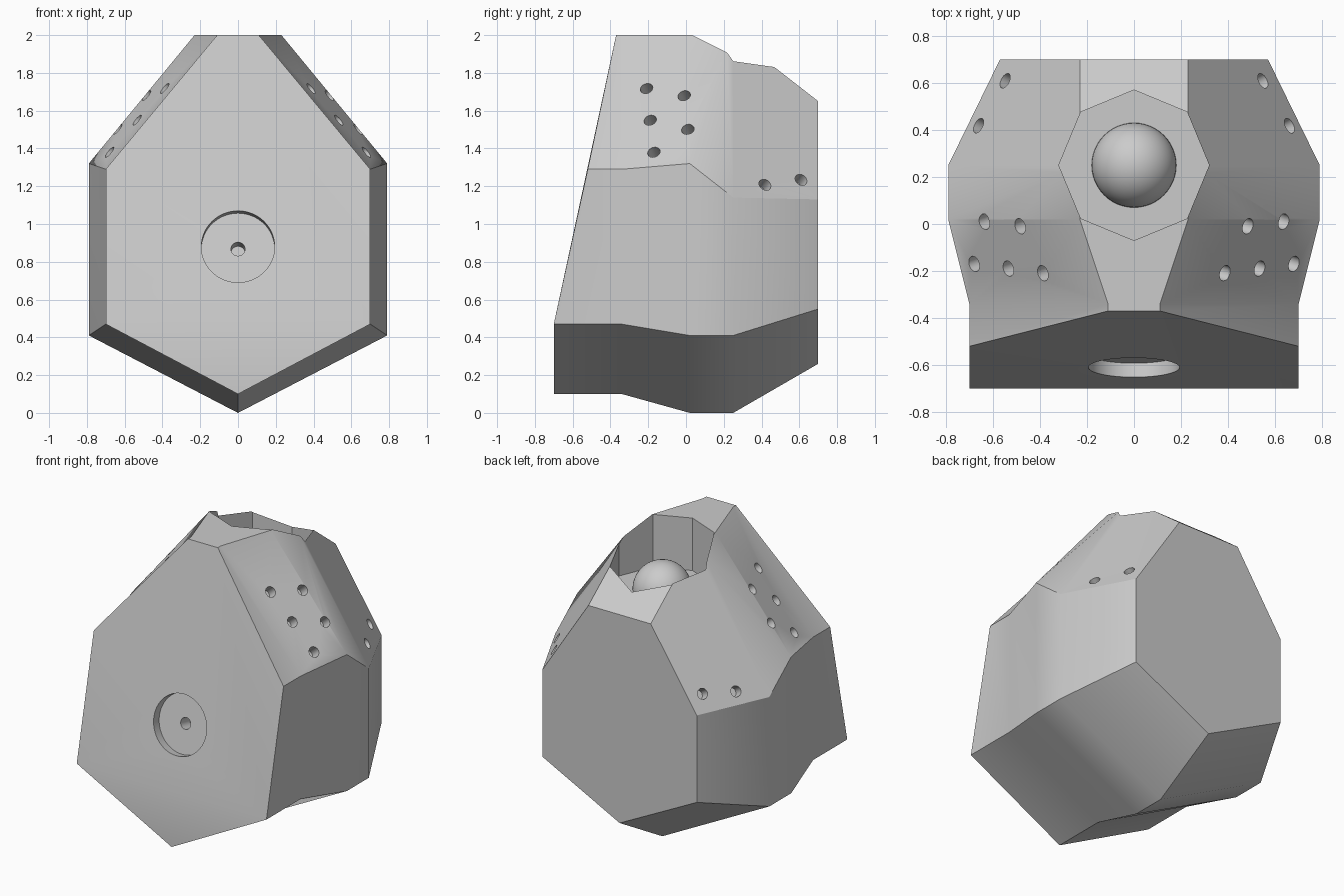
import bpy, bmesh, math
from mathutils import Vector

cube = bpy.data.objects.get("Cube")
if cube:
    bpy.data.objects.remove(cube, do_unlink=True)

grey = bpy.data.materials.new("light grey")
grey.use_nodes = True
COLOUR = (0.6, 0.6, 0.6, 1)
grey.diffuse_color = COLOUR
grey.node_tree.nodes["Principled BSDF"].inputs["Base Color"].default_value = COLOUR


def make_object(name, bm):
    mesh = bpy.data.meshes.new(name)
    bm.to_mesh(mesh)
    bm.free()
    obj = bpy.data.objects.new(name, mesh)
    mesh.materials.append(grey)
    bpy.context.collection.objects.link(obj)
    return obj


def activate(obj):
    bpy.ops.object.select_all(action='DESELECT')
    obj.select_set(True)
    bpy.context.view_layer.objects.active = obj


# Half profiles from front to back: ridge, shoulder, hip, keel
sections = [
    [(.11, -.37, 2), (.70, -.52, 1.29), (.70, -.70, .47), (0, -.70, .10)],
    [(.11, -.34, 2), (.70, -.34, 1.29), (.70, -.34, .47), (0, -.34, .10)],
    [(.23, .02, 2), (.79, .02, 1.32), (.79, .02, .41), (0, .02, 0)],
    [(.23, .25, 2), (.79, .25, 1.14), (.79, .25, .41), (0, .25, 0)],
    [(.23, .70, 1.65), (.57, .70, 1.13), (.57, .70, .55), (0, .70, .26)],
]

# Body lofted through the mirrored profiles
bm = bmesh.new()
rings = []
for half in sections:
    mirrored = [(-x, y, z) for x, y, z in reversed(half[:3])]
    rings.append([bm.verts.new(p) for p in half + mirrored])
for s, (a, b) in enumerate(zip(rings, rings[1:])):
    for i in range(7):
        j = (i + 1) % 7
        if s == 2 and i == 0:      # folded shoulder panels
            bm.faces.new((a[i], a[j], b[i]))
            bm.faces.new((a[j], b[j], b[i]))
        elif s == 2 and i == 5:
            bm.faces.new((a[i], a[j], b[j]))
            bm.faces.new((a[i], b[j], b[i]))
        else:
            bm.faces.new((a[i], a[j], b[j], b[i]))
front = rings[0]
bm.faces.new([front[i] for i in (0, 1, 2, 4, 5, 6)])
bm.faces.new(front[2:5])
bm.faces.new(rings[-1])
bmesh.ops.recalc_face_normals(bm, faces=bm.faces)
body = make_object("body", bm)


def bore(centre, normal, radius, depth, sides=24, out=.08):
    """Cut a round or polygonal hole into the body along its normal."""
    n = Vector(normal).normalized()
    bm = bmesh.new()
    bmesh.ops.create_cone(bm, cap_ends=True, segments=sides, radius1=radius,
                          radius2=radius, depth=depth + out)
    cutter = make_object("cutter", bm)
    cutter.hide_render = True
    cutter.rotation_mode = 'QUATERNION'
    cutter.rotation_quaternion = n.to_track_quat('Z', 'Y')
    cutter.location = Vector(centre) + n * (out - depth) / 2
    bpy.context.view_layer.update()
    activate(body)
    mod = body.modifiers.new("bore", 'BOOLEAN')
    mod.operation = 'DIFFERENCE'
    mod.solver = 'EXACT'
    mod.object = cutter
    bpy.ops.object.modifier_apply(modifier=mod.name)
    bpy.data.objects.remove(cutter, do_unlink=True)


# Octagonal pocket in the top
bore((0, .25, 1.65), (0, 0, 1), .32, 0, sides=8, out=.6)

# Round recess with a centre hole in the front
front_normal = (0, -1, .214)
bore((0, -.61, .88), front_normal, .194, .06, sides=64)
bore((0, -.61, .88), front_normal, .037, .16)

# Small shoulder holes on both sides
shoulder_normal = (.256, -.085, .212)
rear_normal = (.387, .195, .252)
holes = [((.39, -.21, 1.72), shoulder_normal), ((.535, -.19, 1.55), shoulder_normal),
         ((.68, -.17, 1.38), shoulder_normal), ((.485, -.01, 1.68), shoulder_normal),
         ((.635, .01, 1.50), shoulder_normal),
         ((.665, .42, 1.21), rear_normal), ((.55, .61, 1.235), rear_normal)]
for (x, y, z), (nx, ny, nz) in holes:
    for side in (1, -1):
        bore((side * x, y, z), (side * nx, ny, nz), .034, .08)

activate(body)
bpy.ops.object.shade_smooth_by_angle(angle=math.radians(29))

# Ball half sunk in the pocket floor
bm = bmesh.new()
bmesh.ops.create_uvsphere(bm, u_segments=48, v_segments=24, radius=.18)
ball = make_object("ball", bm)
ball.location = (0, .25, 1.65)
activate(ball)
bpy.ops.object.shade_smooth()
